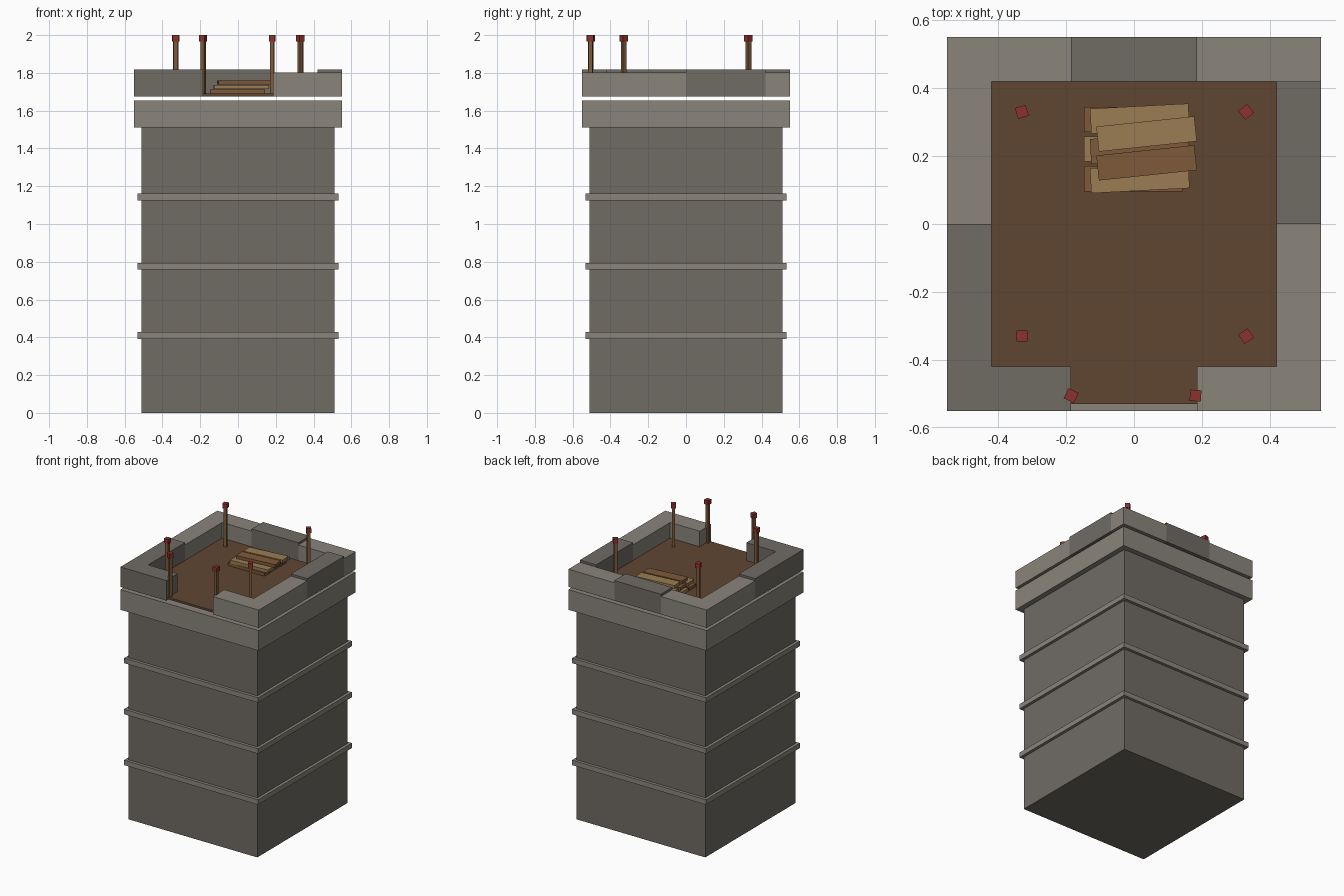
import bpy, bmesh
from math import radians
from mathutils import Matrix

if "Cube" in bpy.data.objects:
    bpy.data.objects.remove(bpy.data.objects["Cube"])


def material(name, rgb):
    m = bpy.data.materials.new(name)
    m.diffuse_color = (*rgb, 1)
    m.use_nodes = True
    m.node_tree.nodes["Principled BSDF"].inputs["Base Color"].default_value = m.diffuse_color
    return m


stone_dark = material("dark stone", (0.162, 0.147, 0.127))
stone_light = material("light stone", (0.254, 0.235, 0.198))
floor_wood = material("floor wood", (0.117, 0.061, 0.032))
wood_light = material("light wood", (0.328, 0.205, 0.087))
wood_dark = material("dark wood", (0.205, 0.102, 0.042))
red = material("red", (0.262, 0.032, 0.026))


def finish(name, bm, mat):
    bmesh.ops.recalc_face_normals(bm, faces=bm.faces)
    me = bpy.data.meshes.new(name)
    bm.to_mesh(me)
    bm.free()
    me.materials.append(mat)
    ob = bpy.data.objects.new(name, me)
    bpy.context.collection.objects.link(ob)
    return ob


def box(name, x, y, z0, z1, sx, sy, mat, angle=0):
    bm = bmesh.new()
    bmesh.ops.create_cube(bm, size=1, matrix=Matrix.Diagonal((sx, sy, z1 - z0, 1)))
    ob = finish(name, bm, mat)
    ob.location = (x, y, (z0 + z1) / 2)
    ob.rotation_euler.z = radians(angle)
    return ob


def prism(name, outline, z0, z1, mat):
    bm = bmesh.new()
    face = bm.faces.new([bm.verts.new((x, y, z0)) for x, y in outline])
    new = bmesh.ops.extrude_face_region(bm, geom=[face])["geom"]
    verts = [v for v in new if isinstance(v, bmesh.types.BMVert)]
    bmesh.ops.translate(bm, verts=verts, vec=(0, 0, z1 - z0))
    if not face.is_valid or len(bm.faces) < len(outline) + 2:
        bm.faces.new([v for v in bm.verts if v not in verts])
    return finish(name, bm, mat)


# Tower shaft, bands and ledge
box("tower_shaft", 0, 0, 0, 1.51, 1.024, 1.024, stone_dark)
for i, z in enumerate((0.41, 0.776, 1.143)):
    box(f"stone_band_{i}", 0, 0, z - 0.018, z + 0.018, 1.066, 1.066, stone_light)
box("ledge", 0, 0, 1.51, 1.655, 1.1, 1.1, stone_light)

# Wooden roof floor, showing through the front opening
box("roof_floor", 0, 0, 1.675, 1.69, 1.06, 1.06, floor_wood)

# Parapet: corner L pieces and straight blocks of alternating height
O, I, G = 0.55, 0.42, 0.185
Z, LOW, HIGH = 1.674, 1.802, 1.818


def corner(name, sx, sy, top, mat):
    pts = [(O, 0), (O, O), (G, O), (G, I), (I, I), (I, 0)]
    prism(name, [(sx * x, sy * y) for x, y in pts], Z, top, mat)


corner("parapet_front_left", -1, -1, HIGH, stone_dark)
corner("parapet_front_right", 1, -1, LOW, stone_light)
corner("parapet_back_left", -1, 1, LOW, stone_light)
box("parapet_back_right", (G + O) / 2, (I + O) / 2, Z, LOW, O - G, O - I, stone_light)
box("parapet_back_middle", 0, (I + O) / 2, Z, HIGH, 2 * G, O - I, stone_dark)
box("parapet_right_middle", (I + O) / 2, I / 2, Z, HIGH, O - I, I, stone_dark)

# Posts with red caps
posts = [(-0.33, 0.33, 17), (0.33, 0.33, 40), (-0.33, -0.33, 0),
         (0.33, -0.33, 35), (-0.185, -0.505, -25), (0.181, -0.505, -4)]
for i, (x, y, a) in enumerate(posts):
    box(f"post_{i}", x, y, 1.69, 1.967, 0.022, 0.022, wood_dark, a)
    box(f"post_cap_{i}", x, y, 1.967, 2.0, 0.033, 0.033, red, a)

# Stack of planks in three twisted layers
layers = [(-0.002, 0, (0.308, 0.221, 0.133)),
          (0.017, 3, (0.31, 0.221, 0.135)),
          (0.037, 6, (0.265, 0.18))]
for k, (x, a, rows) in enumerate(layers):
    z = 1.69 + k * 0.024
    for j, y in enumerate(rows):
        light = (j + k) % 2 == 1 if k < 1 else j % 2 == 0
        box(f"plank_{k}_{j}", x, y, z, z + 0.022, 0.29, 0.074,
            wood_light if light else wood_dark, a)
